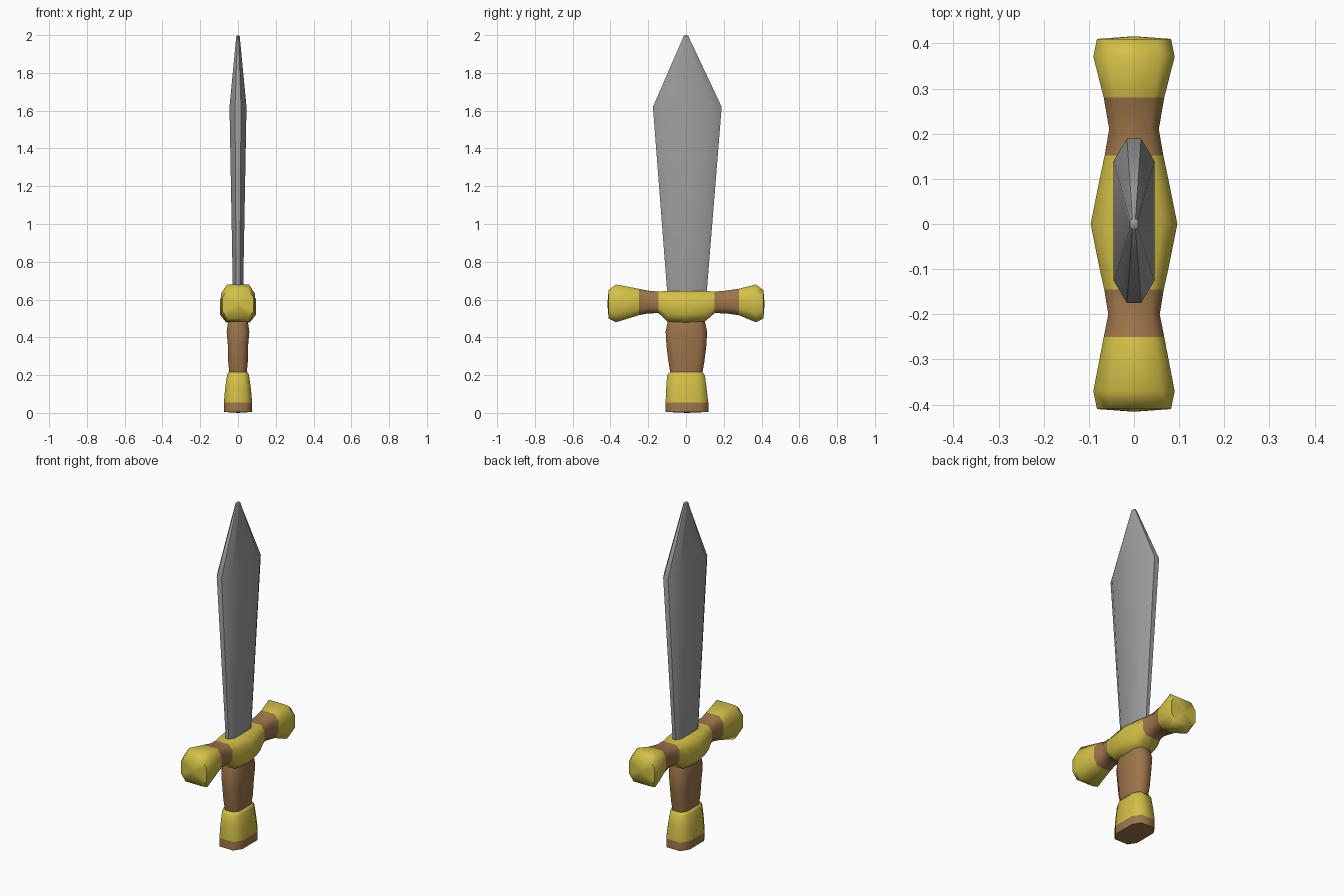
import bpy
import bmesh
import math
from mathutils import Vector

cube = bpy.data.objects.get("Cube")
if cube:
    bpy.data.objects.remove(cube, do_unlink=True)


def material(name, rgb):
    m = bpy.data.materials.new(name)
    m.use_nodes = True
    m.diffuse_color = (*rgb, 1)
    m.node_tree.nodes["Principled BSDF"].inputs["Base Color"].default_value = (*rgb, 1)
    return m


steel = material("steel grey", (0.33, 0.33, 0.335))
gold = material("gold yellow", (0.66, 0.53, 0.065))
leather = material("leather brown", (0.34, 0.18, 0.07))


def loft(name, sections, place, mats, rule, cut=(0.6, 0.6), angle=60, cap=0.0):
    """Join chamfered rectangles (t, u centre, v centre, u half, v half) along an axis."""
    bm = bmesh.new()
    cu, cv = cut
    outline = [(1, -cv), (1, cv), (cu, 1), (-cu, 1),
               (-1, cv), (-1, -cv), (-cu, -1), (cu, -1)]
    rings = [[bm.verts.new(place(t, u + a * hu, v + b * hv)) for a, b in outline]
             for t, u, v, hu, hv in sections]
    for low, high in zip(rings, rings[1:]):
        for i in range(8):
            j = (i + 1) % 8
            bm.faces.new((low[i], low[j], high[j], high[i]))
    # Slightly domed end caps
    for ring, sec, side in ((rings[0], sections[0], -1), (rings[-1], sections[-1], 1)):
        hub = bm.verts.new(place(sec[0] + side * cap, sec[1], sec[2]))
        for i in range(8):
            bm.faces.new((ring[i], ring[(i + 1) % 8], hub))
    bmesh.ops.recalc_face_normals(bm, faces=bm.faces[:])
    for f in bm.faces:
        f.material_index = rule(f.calc_center_median())
    mesh = bpy.data.meshes.new(name)
    bm.to_mesh(mesh)
    bm.free()
    for m in mats:
        mesh.materials.append(m)
    obj = bpy.data.objects.new(name, mesh)
    bpy.context.collection.objects.link(obj)
    bpy.ops.object.select_all(action='DESELECT')
    obj.select_set(True)
    bpy.context.view_layer.objects.active = obj
    bpy.ops.object.shade_smooth_by_angle(angle=math.radians(angle))
    return obj


def upright(t, u, v):
    return Vector((u, v, t))


def sideways(t, u, v):
    return Vector((u, t, v))


# Blade: widens to the shoulder, then tapers to the tip
loft("blade", [(0.58, 0, 0.005, 0.026, 0.1),
               (1.62, 0, 0.007, 0.045, 0.182),
               (1.995, 0, 0, 0.009, 0.012)],
     upright, [steel], lambda c: 0, cut=(0.35, 0.73), angle=50, cap=0.005)

# Crossguard: flared gold ends, brown necks, gold middle
guard = [(-0.41, 0, 0.575, 0.082, 0.075),
         (-0.37, 0, 0.58, 0.09, 0.1),
         (-0.25, 0, 0.587, 0.067, 0.07),
         (-0.2, 0, 0.587, 0.057, 0.06),
         (-0.145, 0, 0.585, 0.066, 0.057),
         (-0.1, 0, 0.565, 0.076, 0.081),
         (0, 0, 0.562, 0.096, 0.083),
         (0.1, 0, 0.565, 0.076, 0.081),
         (0.152, 0, 0.585, 0.065, 0.057),
         (0.21, 0, 0.587, 0.055, 0.06),
         (0.28, 0, 0.587, 0.067, 0.07),
         (0.37, 0, 0.58, 0.09, 0.1),
         (0.41, 0, 0.575, 0.082, 0.075)]
loft("crossguard", guard, sideways, [gold, leather],
     lambda c: int(-0.25 < c.y < -0.145 or 0.152 < c.y < 0.28),
     cut=(0.65, 0.5), cap=0.006)

# Grip
loft("grip", [(0.2, 0, 0.002, 0.045, 0.083),
              (0.27, 0, 0.002, 0.052, 0.095),
              (0.35, 0, 0.002, 0.053, 0.105),
              (0.43, 0, 0.002, 0.06, 0.11),
              (0.5, 0, 0.002, 0.05, 0.095)],
     upright, [leather], lambda c: 0, cut=(0.55, 0.65))

# Pommel: gold flare over a brown foot
loft("pommel", [(0.005, 0, 0.005, 0.074, 0.113),
                (0.055, 0, 0.005, 0.075, 0.113),
                (0.13, 0, 0.002, 0.068, 0.107),
                (0.2, 0, 0, 0.058, 0.1),
                (0.215, 0, 0, 0.052, 0.088)],
     upright, [gold, leather], lambda c: int(c.z < 0.055),
     cut=(0.6, 0.6), cap=0.005)
